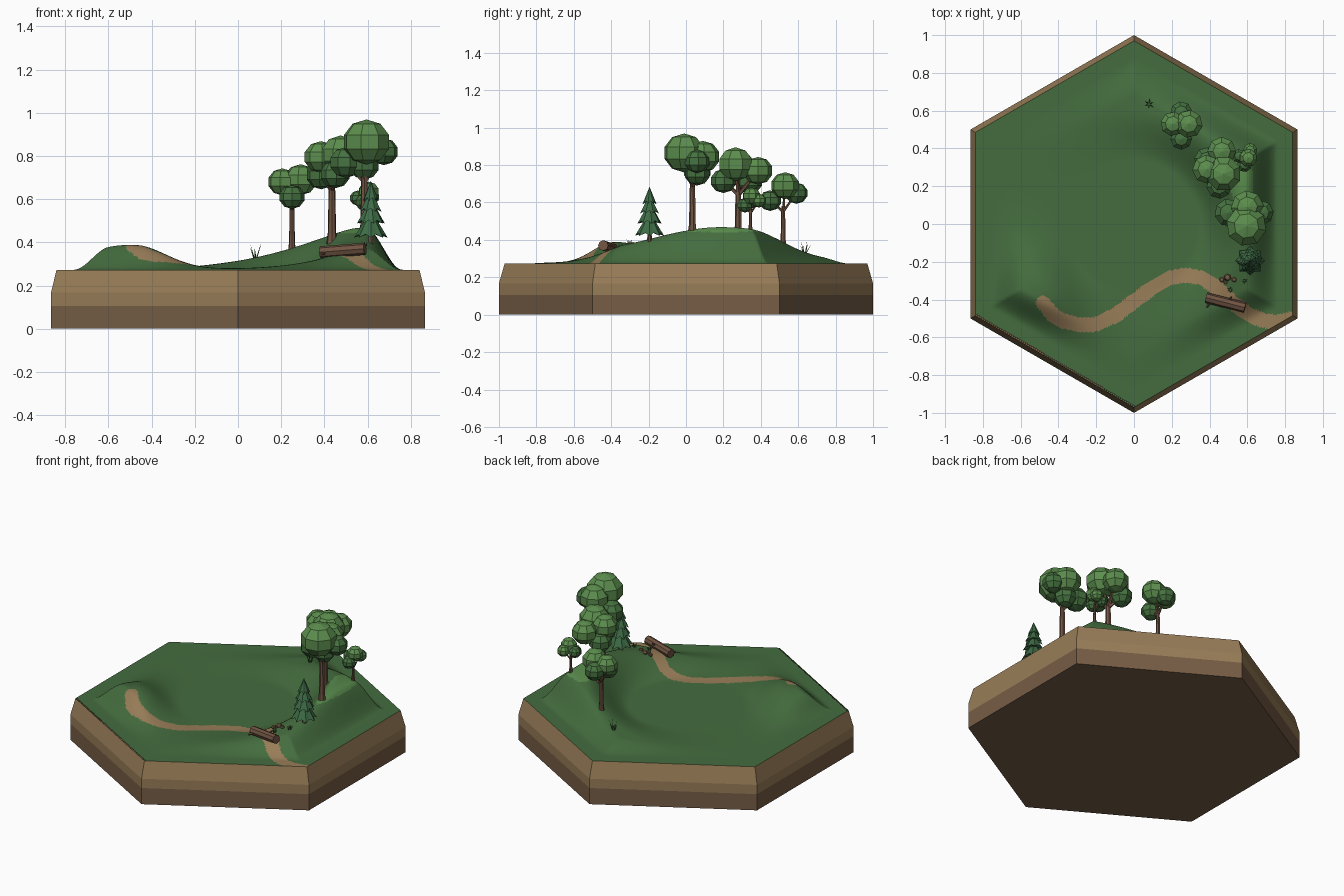
import bpy, bmesh, math, random
from mathutils import Vector, Matrix

if "Cube" in bpy.data.objects:
    bpy.data.objects.remove(bpy.data.objects["Cube"])

random.seed(4)


def material(name, r, g, b):
    lin = [((c / 255 + 0.055) / 1.055) ** 2.4 for c in (r, g, b)]
    m = bpy.data.materials.new(name)
    m.diffuse_color = (*lin, 1)
    m.use_nodes = True
    m.node_tree.nodes["Principled BSDF"].inputs["Base Color"].default_value = m.diffuse_color
    return m


GRASS = material("grass", 68, 108, 62)
HILLTOP = material("hilltop_grass", 88, 138, 76)
SAND = material("sandy_soil", 152, 125, 88)
EARTH = material("deep_earth", 118, 93, 70)
BARK = material("bark", 112, 84, 66)
LEAF = material("light_leaves", 92, 142, 78)
SHADE = material("dark_leaves", 70, 114, 64)
PINE = material("pine_needles", 62, 108, 70)


def finish(bm, name, mats, smooth=False):
    mesh = bpy.data.meshes.new(name)
    bm.to_mesh(mesh)
    bm.free()
    for m in mats:
        mesh.materials.append(m)
    if smooth:
        mesh.polygons.foreach_set("use_smooth", [True] * len(mesh.polygons))
    ob = bpy.data.objects.new(name, mesh)
    bpy.context.collection.objects.link(ob)
    return ob


def paint(verts, index):
    for f in {f for v in verts for f in v.link_faces}:
        f.material_index = index


def rod(bm, p, q, r1, r2, sides=6, index=0):
    p, q = Vector(p), Vector(q)
    d = q - p
    mat = Matrix.Translation((p + q) / 2) @ d.to_track_quat('Z', 'Y').to_matrix().to_4x4()
    g = bmesh.ops.create_cone(bm, cap_ends=True, segments=sides, radius1=r1,
                              radius2=r2, depth=d.length, matrix=mat)
    paint(g["verts"], index)


def blob(bm, c, r, squash, index, u=8, v=5):
    mat = (Matrix.Translation(c) @ Matrix.Rotation(random.uniform(0, 6), 4, 'Z')
           @ Matrix.Diagonal((r, r, r * squash, 1)))
    g = bmesh.ops.create_uvsphere(bm, u_segments=u, v_segments=v, radius=1, matrix=mat)
    paint(g["verts"], index)


def smoothstep(a, b, x):
    t = max(0, min(1, (x - a) / (b - a)))
    return t * t * (3 - 2 * t)


def bell(angle, centre, width):
    d = (angle - centre + 180) % 360 - 180
    return math.exp(-(d / width) ** 2)


def ground(x, y):
    """Round hollow edged by a ridge that falls away parallel to the rim."""
    r, a = math.hypot(x, y), math.degrees(math.atan2(y, x))
    edge = max(x * math.cos(k * math.pi / 3) + y * math.sin(k * math.pi / 3) for k in range(6))
    height = 0.195 * bell(a, 18, 58) + 0.115 * bell(a, 217, 25)
    return 0.273 + height * smoothstep(0.34, 0.6, r) * (1 - smoothstep(0.59, 0.76, edge))


# Hexagonal earth block: dark lower band, sandy upper band, sloped rim
bm = bmesh.new()
rings = []
for z, rad in ((0, 1), (0.106, 1), (0.167, 1), (0.273, 0.97)):
    rings.append([bm.verts.new((rad * math.sin(k * math.pi / 3), rad * math.cos(k * math.pi / 3), z))
                  for k in range(6)])
bm.faces.new(rings[0])
for lo, hi in zip(rings, rings[1:]):
    for k in range(6):
        n = (k + 1) % 6
        bm.faces.new((lo[n], lo[k], hi[k], hi[n]))
for f in bm.faces:
    f.material_index = 1 if f.calc_center_median().z < 0.1 else 0
finish(bm, "earth_block", [SAND, EARTH])

# Rolling ground with a winding footpath
PATH = [Vector(p) for p in ((-0.48, -0.42), (-0.43, -0.48), (-0.37, -0.515), (-0.28, -0.535), (-0.2, -0.53),
                            (-0.1, -0.485), (0.0, -0.41), (0.1, -0.335), (0.19, -0.285), (0.27, -0.27),
                            (0.36, -0.285), (0.44, -0.34), (0.52, -0.415), (0.6, -0.475), (0.68, -0.51),
                            (0.75, -0.52), (0.85, -0.5))]


def path_distance(p):
    best = 9
    for a, b in zip(PATH, PATH[1:]):
        t = max(0, min(1, (p - a).dot(b - a) / (b - a).length_squared))
        best = min(best, (p - a - t * (b - a)).length)
    return best


bm = bmesh.new()
N = 80
grid = {}
for q in range(-N, N + 1):
    for r in range(max(-N, -N - q), min(N, N - q) + 1):
        x, y = 0.97 / N * r * math.sqrt(3) / 2, 0.97 / N * (q + r / 2)
        grid[q, r] = bm.verts.new((x, y, ground(x, y)))
for q, r in list(grid):
    for keys in (((q, r), (q, r + 1), (q + 1, r)), ((q + 1, r), (q, r + 1), (q + 1, r + 1))):
        if all(k in grid for k in keys):
            f = bm.faces.new([grid[k] for k in keys])
            c = f.calc_center_median()
            if c.y < -0.2 and path_distance(c.xy) < 0.039:
                f.material_index = 1
            elif c.z > 0.443:
                f.material_index = 2
finish(bm, "ground", [GRASS, SAND, HILLTOP], smooth=True)


# Broadleaf trees: trunk, branches and rounded crowns (x, y, z, radius, shade)
def tree(name, x, y, fork, radius, crowns):
    bm = bmesh.new()
    top = Vector((x, y, fork))
    foot = Vector((x, y, ground(x, y) - 0.02))
    rod(bm, foot, foot + Vector((0, 0, 0.05)), radius * 1.35, radius, 7)
    rod(bm, foot + Vector((0, 0, 0.05)), top, radius, radius * 0.75, 7)
    for cx, cy, cz, r, shade in crowns:
        rod(bm, top - Vector((0, 0, 0.03)), (cx, cy, cz), radius * 0.6, radius * 0.3, 5)
        blob(bm, (cx, cy, cz), r, 0.92, 1 + shade)
    finish(bm, name, [BARK, LEAF, SHADE])


tree("rear_tree", 0.25, 0.52, 0.58, 0.014, [
    (0.29, 0.53, 0.69, 0.078, 0), (0.205, 0.53, 0.68, 0.068, 0),
    (0.25, 0.45, 0.61, 0.06, 1), (0.25, 0.59, 0.65, 0.062, 1)])
tree("middle_tree", 0.435, 0.28, 0.67, 0.02, [
    (0.475, 0.265, 0.805, 0.098, 0), (0.385, 0.29, 0.795, 0.08, 0),
    (0.465, 0.385, 0.77, 0.08, 0), (0.45, 0.2, 0.715, 0.07, 1), (0.385, 0.34, 0.71, 0.07, 1)])
tree("tall_tree", 0.585, 0.035, 0.71, 0.019, [
    (0.595, -0.01, 0.865, 0.113, 0), (0.6, 0.09, 0.845, 0.092, 0),
    (0.675, 0.06, 0.82, 0.068, 1), (0.5, 0.06, 0.77, 0.078, 1), (0.585, 0.06, 0.755, 0.07, 1)])
tree("young_tree", 0.595, 0.345, 0.57, 0.009, [
    (0.605, 0.35, 0.635, 0.05, 0), (0.555, 0.36, 0.605, 0.038, 1),
    (0.585, 0.315, 0.585, 0.042, 1), (0.615, 0.39, 0.61, 0.04, 0)])

# Pine: stacked cones with jagged lower edges
bm = bmesh.new()
px, py = 0.615, -0.195
rod(bm, (px, py, ground(px, py) - 0.02), (px, py, 0.46), 0.013, 0.011)
for i, (z, r, h) in enumerate(((0.43, 0.078, 0.12), (0.495, 0.066, 0.11),
                               (0.55, 0.054, 0.095), (0.6, 0.038, 0.085))):
    ring = []
    for k in range(16):
        a = (k + i * 0.5) * math.tau / 16
        s, drop = (1, -0.008) if k % 2 == 0 else (0.78, 0.008)
        ring.append(bm.verts.new((px + r * s * math.cos(a), py + r * s * math.sin(a), z + drop)))
    tip = bm.verts.new((px, py, z + h))
    under = bm.verts.new((px, py, z + 0.015))
    for k in range(16):
        a, b = ring[k], ring[(k + 1) % 16]
        bm.faces.new((a, b, tip)).material_index = 1
        bm.faces.new((b, a, under)).material_index = 1
finish(bm, "pine_tree", [BARK, PINE])

# Fallen log with broken branch stubs
bm = bmesh.new()
rod(bm, (0.382, -0.39, 0.354), (0.588, -0.443, 0.37), 0.028, 0.028, 8)
rod(bm, (0.41, -0.4, 0.355), (0.385, -0.44, 0.345), 0.009, 0.006, 5)
rod(bm, (0.5, -0.42, 0.36), (0.515, -0.385, 0.385), 0.008, 0.005, 5)
finish(bm, "fallen_log", [BARK])

# Small stones beside the log
bm = bmesh.new()
for x, y, r in ((0.465, -0.295, 0.014), (0.495, -0.283, 0.02), (0.53, -0.295, 0.014), (0.485, -0.31, 0.01)):
    blob(bm, (x, y, ground(x, y) + r * 0.3), r, 0.7, 0, 6, 4)
finish(bm, "stones", [EARTH])

# Grass tufts: thin leaning blades
bm = bmesh.new()
for x, y, h in ((0.08, 0.635, 0.065), (0.51, -0.35, 0.035), (0.585, -0.3, 0.035)):
    z = ground(x, y) - 0.005
    for k in range(6):
        a = k * math.tau / 6 + 0.4
        lean = h * random.uniform(0.25, 0.5)
        rod(bm, (x + 0.006 * math.cos(a), y + 0.006 * math.sin(a), z),
            (x + lean * math.cos(a), y + lean * math.sin(a), z + h * random.uniform(0.7, 1.05)),
            0.0035, 0.0004, 3)
finish(bm, "grass_tufts", [SHADE])
